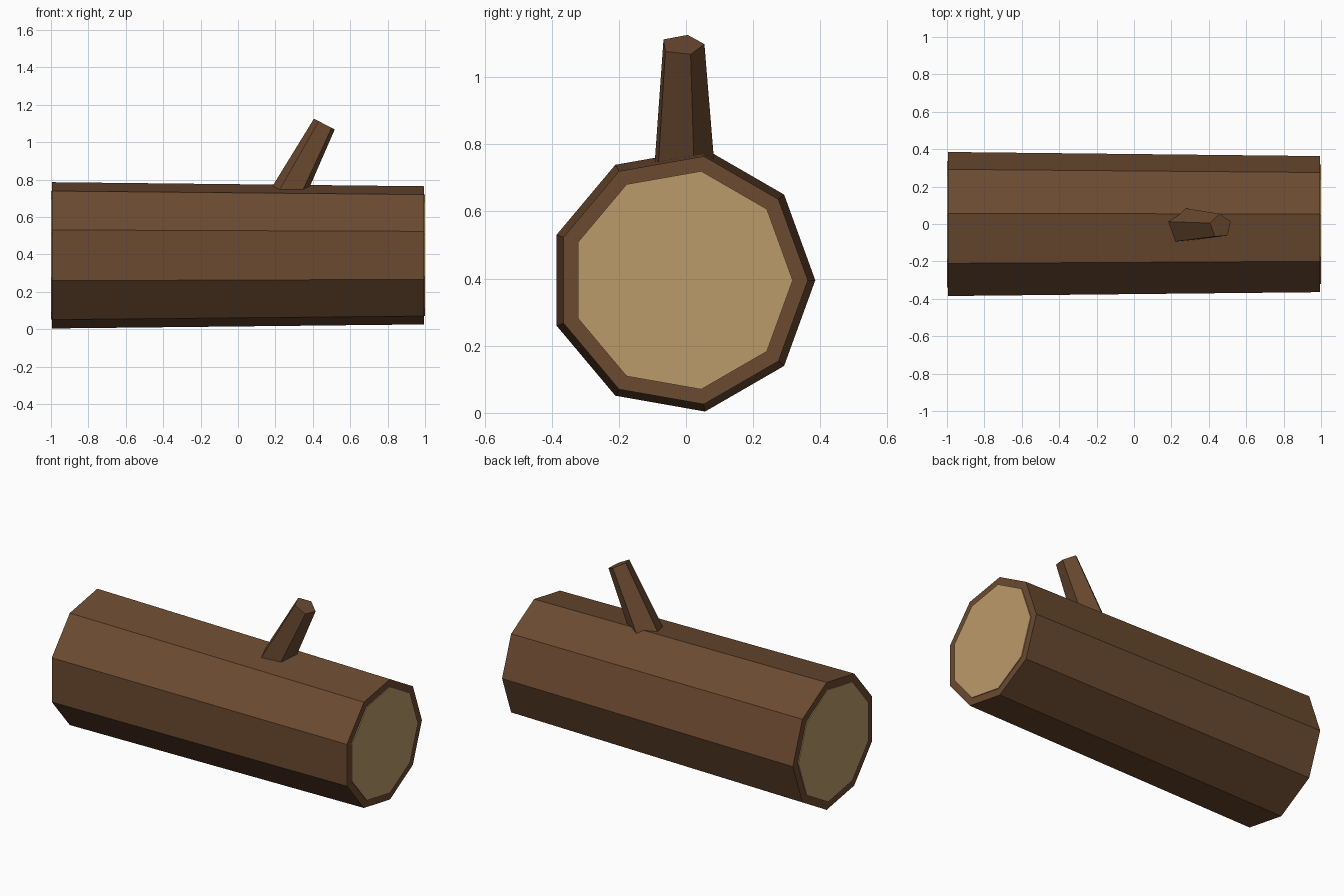
import bpy
import bmesh
from math import sin, cos, pi, radians
from mathutils import Vector

cube = bpy.data.objects.get("Cube")
if cube:
    bpy.data.objects.remove(cube, do_unlink=True)


def make_material(name, color):
    mat = bpy.data.materials.new(name)
    mat.use_nodes = True
    mat.diffuse_color = (*color, 1)
    mat.node_tree.nodes["Principled BSDF"].inputs["Base Color"].default_value = (*color, 1)
    return mat


bark = make_material("bark_brown", (0.147, 0.069, 0.03))
wood = make_material("cut_wood_tan", (0.50, 0.325, 0.147))


def tapered_prism(name, start, end, r_start, r_end, sides, turn, material):
    """Flat-sided tapered prism; its corners are counted from +y."""
    start, end = Vector(start), Vector(end)
    side = Vector((0, 1, 0))
    up = (end - start).normalized().cross(side)
    bm = bmesh.new()
    rings = []
    for centre, radius in ((start, r_start), (end, r_end)):
        angles = [turn + 2 * pi * i / sides for i in range(sides)]
        rings.append([bm.verts.new(centre + radius * (cos(a) * side + sin(a) * up))
                      for a in angles])
    low, high = rings
    for i in range(sides):
        j = (i + 1) % sides
        bm.faces.new((low[i], low[j], high[j], high[i]))
    bm.faces.new(low)
    bm.faces.new(high)
    bmesh.ops.recalc_face_normals(bm, faces=bm.faces)
    mesh = bpy.data.meshes.new(name)
    bm.to_mesh(mesh)
    bm.free()
    mesh.materials.append(material)
    obj = bpy.data.objects.new(name, mesh)
    bpy.context.collection.objects.link(obj)
    return obj


# Log trunk, slightly narrower at the left end
SIDES = 9
AXIS_Y, AXIS_Z = -0.012, 0.395
HALF = 0.995
R_RIGHT, R_LEFT = 0.397, 0.375
tapered_prism("log_trunk", (-HALF, AXIS_Y, AXIS_Z), (HALF, AXIS_Y, AXIS_Z),
              R_RIGHT, R_LEFT, SIDES, 0, bark)

# Thin pale plates on the sawn ends
for name, sign, radius in (("right_cut_end", -1, R_RIGHT), ("left_cut_end", 1, R_LEFT)):
    r = radius * 0.88
    inner, outer = sorted((sign * (HALF - 0.003), sign * 1.0))
    tapered_prism(name, (inner, AXIS_Y, AXIS_Z), (outer, AXIS_Y, AXIS_Z),
                  r, r, SIDES, 0, wood)

# Broken branch leaning towards the left end, rooted inside the trunk
tip = Vector((0.463, -0.011, 1.096))
lean = Vector((sin(radians(27.5)), 0, cos(radians(27.5))))
tapered_prism("branch_stub", tip - lean * 0.6, tip, 0.11, 0.066, 5, radians(4), bark)
